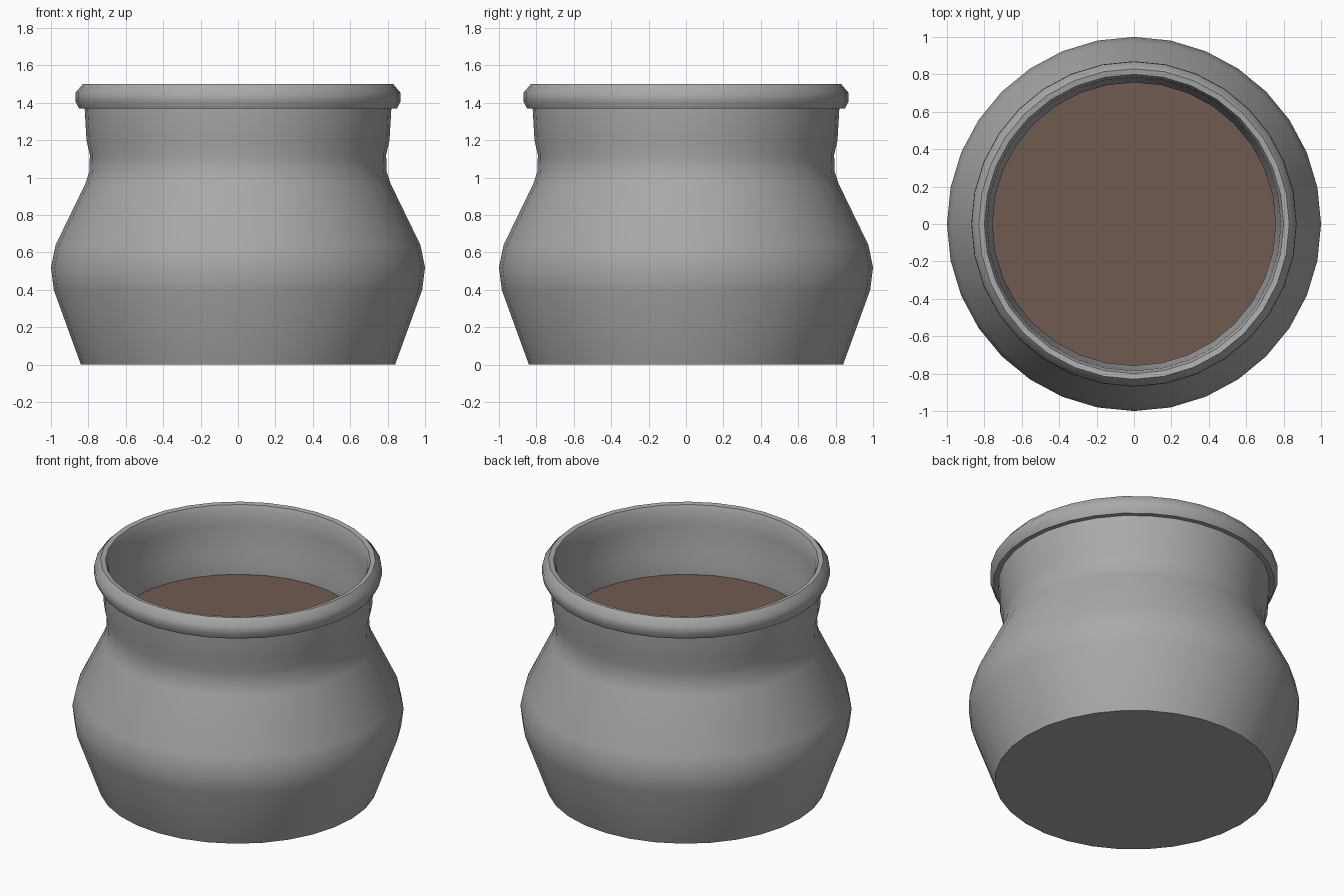
import bpy, bmesh, math

if "Cube" in bpy.data.objects:
    bpy.data.objects.remove(bpy.data.objects["Cube"])

SIDES = 32


def material(name, rgb):
    m = bpy.data.materials.new(name)
    m.diffuse_color = (*rgb, 1)
    m.use_nodes = True
    m.node_tree.nodes["Principled BSDF"].inputs["Base Color"].default_value = m.diffuse_color
    return m


def lathe(name, profile, mat, angle=50):
    """Revolve (radius, z) points around z; radius 0 makes a pole."""
    bm = bmesh.new()
    rings = []
    for r, z in profile:
        if r == 0:
            rings.append([bm.verts.new((0, 0, z))] * SIDES)
        else:
            rings.append([bm.verts.new((r * math.cos(2 * math.pi * i / SIDES),
                                        r * math.sin(2 * math.pi * i / SIDES), z))
                          for i in range(SIDES)])
    for a, b in zip(rings, rings[1:]):
        for i in range(SIDES):
            j = (i + 1) % SIDES
            bm.faces.new(list(dict.fromkeys((a[i], a[j], b[j], b[i]))))
    me = bpy.data.meshes.new(name)
    bm.to_mesh(me)
    bm.free()
    me.materials.append(mat)
    ob = bpy.data.objects.new(name, me)
    bpy.context.collection.objects.link(ob)
    bpy.ops.object.select_all(action='DESELECT')
    ob.select_set(True)
    bpy.context.view_layer.objects.active = ob
    bpy.ops.object.shade_smooth_by_angle(angle=math.radians(angle))
    return ob


clay = material("grey clay", (0.40, 0.40, 0.40))
soil = material("brown soil", (0.16, 0.105, 0.08))

# Pot: base, belly, neck, rolled rim and inner wall
lathe("pot", [
    (0, 0), (0.84, 0), (0.985, 0.40), (1.0, 0.52), (0.975, 0.64),
    (0.815, 0.97), (0.795, 1.03), (0.792, 1.12), (0.81, 1.20), (0.82, 1.37),
    (0.85, 1.37), (0.87, 1.41), (0.868, 1.455), (0.83, 1.50),
    (0.80, 1.495), (0.785, 1.46), (0.78, 1.37), (0.772, 1.20),
    (0.757, 1.12), (0.757, 1.03)], clay)

# Soil surface inside the neck
lathe("soil", [(0.76, 1.05), (0, 1.05)], soil)
